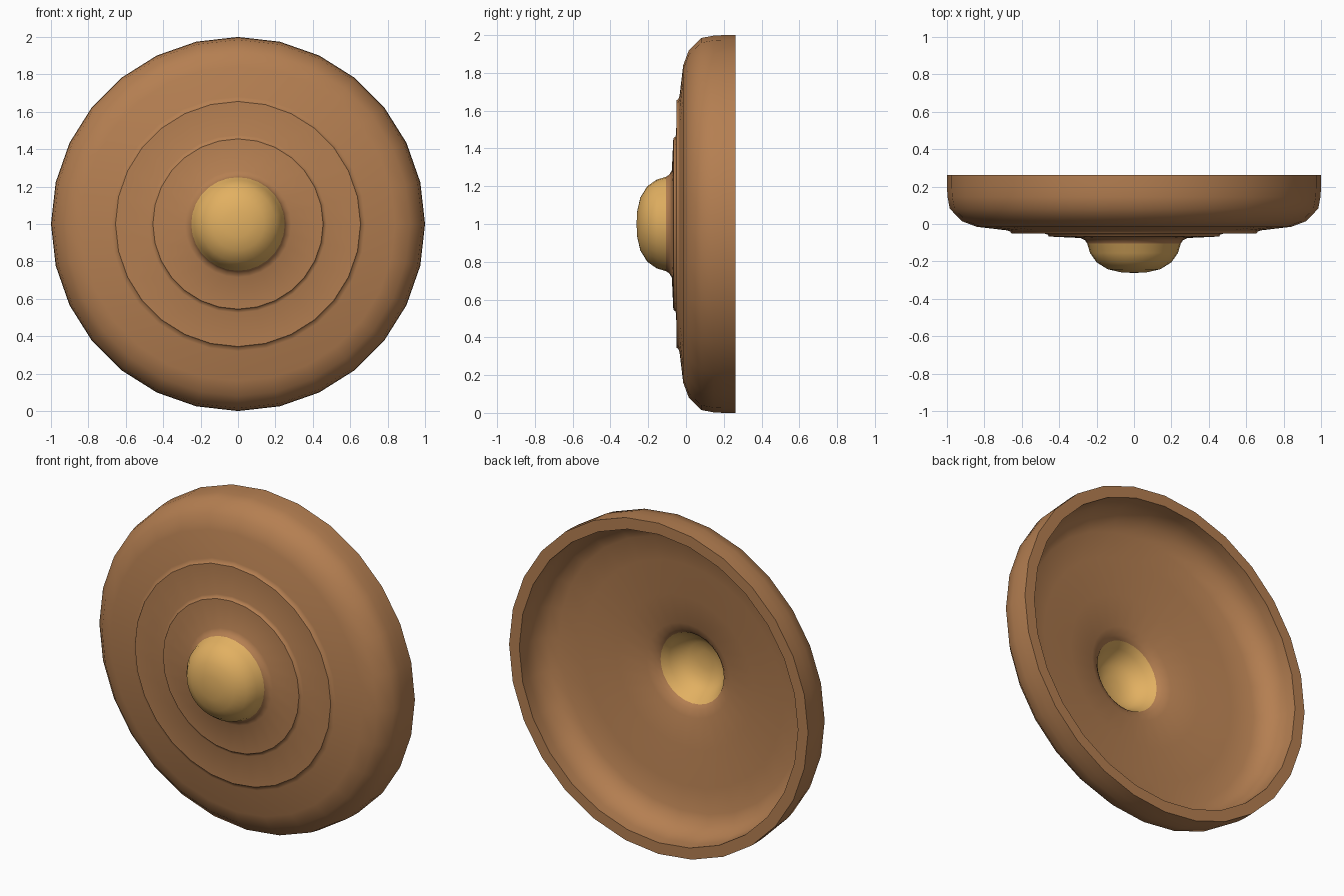
import bpy
import bmesh
import math

if "Cube" in bpy.data.objects:
    bpy.data.objects.remove(bpy.data.objects["Cube"])

SIDES = 28


def material(name, rgb):
    m = bpy.data.materials.new(name)
    m.diffuse_color = (*rgb, 1.0)
    m.use_nodes = True
    m.node_tree.nodes["Principled BSDF"].inputs["Base Color"].default_value = m.diffuse_color
    return m


bronze = material("bronze brown", (0.46, 0.212, 0.083))
gold = material("polished gold", (0.76, 0.435, 0.12))

# Cross-section as (radius, depth), from the front tip round the rim to the hollow's tip
boss_front = [(0, -0.262), (0.07, -0.258), (0.14, -0.242), (0.20, -0.205),
              (0.235, -0.155), (0.25, -0.105)]
dish = [(0.262, -0.087), (0.285, -0.075),
        (0.455, -0.067), (0.461, -0.057), (0.475, -0.052),  # inner raised step
        (0.655, -0.050), (0.662, -0.040), (0.68, -0.034),   # outer raised step
        (0.84, -0.015), (0.92, 0.015), (0.985, 0.082),
        (0.997, 0.145), (1.0, 0.20), (1.0, 0.262),          # rounded outside wall
        (0.932, 0.262), (0.932, 0.20), (0.922, 0.135),      # rim and inside wall
        (0.875, 0.076), (0.815, 0.048), (0.67, 0.030),
        (0.46, 0.006), (0.28, -0.022), (0.235, -0.040)]
boss_back = [(0.212, -0.060), (0.186, -0.105), (0.155, -0.150), (0.11, -0.180),
             (0.055, -0.193), (0, -0.196)]
profile = boss_front + dish + boss_back
first_brown = len(boss_front) - 1
last_brown = len(boss_front) + len(dish)

# Revolve the section around the front-to-back axis
bm = bmesh.new()
rings = []
for r, y in profile:
    if r == 0:
        rings.append([bm.verts.new((0, y, 1))] * SIDES)
    else:
        angles = [2 * math.pi * i / SIDES for i in range(SIDES)]
        rings.append([bm.verts.new((r * math.sin(a), y, 1 + r * math.cos(a)))
                      for a in angles])
for k, (a, b) in enumerate(zip(rings, rings[1:])):
    for i in range(SIDES):
        j = (i + 1) % SIDES
        corners = list(dict.fromkeys([a[i], a[j], b[j], b[i]]))
        face = bm.faces.new(corners)
        # Brown dish, gold central boss
        face.material_index = 0 if first_brown <= k < last_brown else 1
bmesh.ops.recalc_face_normals(bm, faces=bm.faces)

mesh = bpy.data.meshes.new("gong_dish_with_boss")
bm.to_mesh(mesh)
bm.free()
mesh.materials.append(bronze)
mesh.materials.append(gold)
gong = bpy.data.objects.new("gong_dish_with_boss", mesh)
bpy.context.collection.objects.link(gong)
bpy.context.view_layer.objects.active = gong
gong.select_set(True)
bpy.ops.object.shade_smooth_by_angle(angle=math.radians(46))
